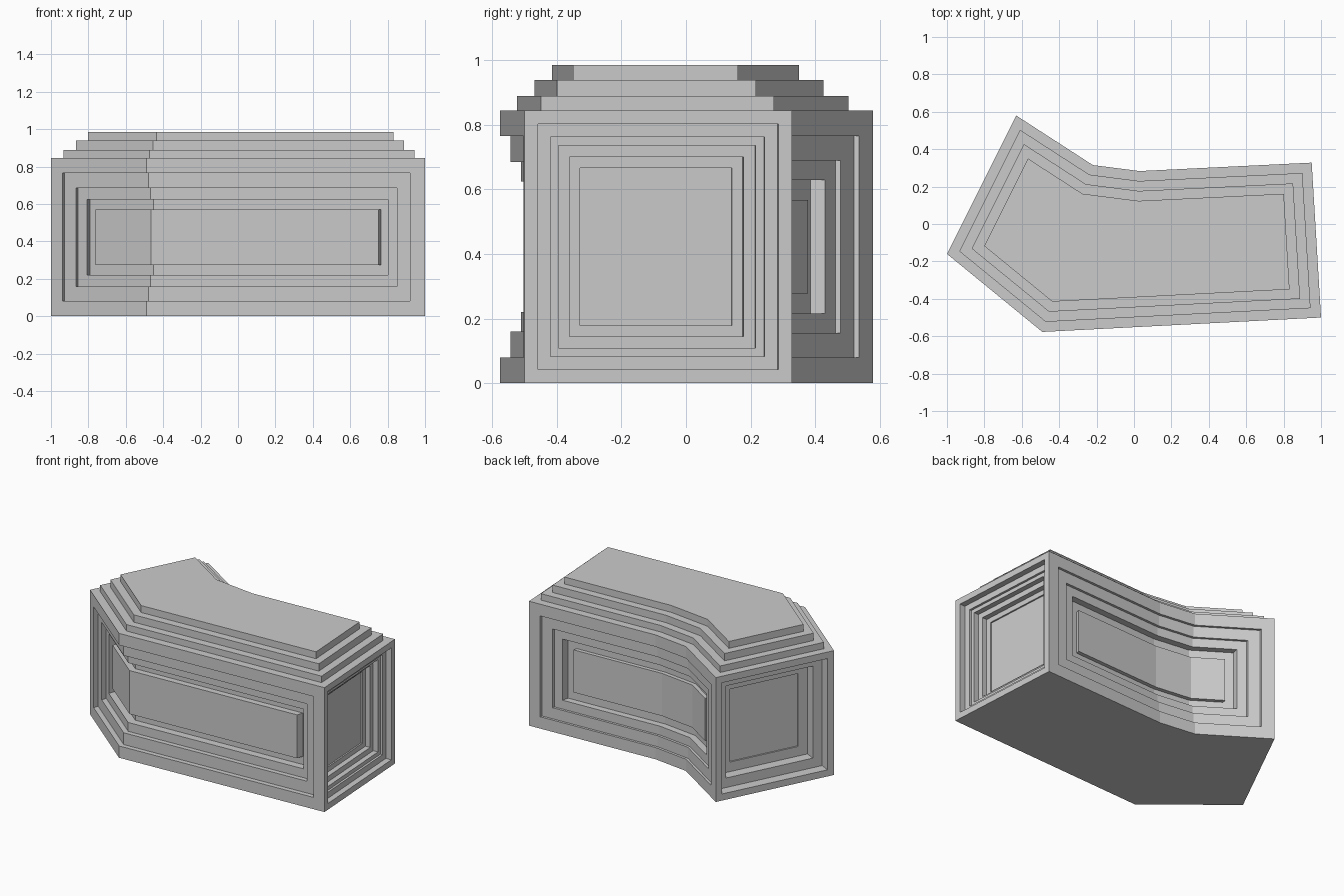
import bpy, bmesh
from mathutils import Vector

if "Cube" in bpy.data.objects:
    bpy.data.objects.remove(bpy.data.objects["Cube"])

H = 0.845
# Plan outline, one polyline per wall, anticlockwise from above
FRONT = [(-1, -.16), (-.49, -.577), (1, -.5)]
RIGHT = [(1, -.5), (.95, .328)]
BACK = [(.95, .328), (.03, .283), (-.22, .315), (-.63, .58)]
LEFT = [(-.63, .58), (-1, -.16)]

bm = bmesh.new()


def ring(path, z0, z1):
    return ([Vector((p.x, p.y, z0)) for p in path]
            + [Vector((p.x, p.y, z1)) for p in reversed(path)])


def bridge(a, b):
    va, vb = [bm.verts.new(v) for v in a], [bm.verts.new(v) for v in b]
    n = len(a)
    for i in range(n):
        j = (i + 1) % n
        bm.faces.new((va[i], va[j], vb[j], vb[i]))


def stepped_wall(plan, steps):
    """Nested panels: each step is (inset, depth), negative depth is raised."""
    path = [Vector(p) for p in plan]
    z0, z1 = 0, H
    normal = Vector((0, 0))
    for a, b in zip(path, path[1:]):
        d = (b - a).normalized()
        normal += Vector((d.y, -d.x))
    normal.normalize()
    for inset, depth in steps:
        old = ring(path, z0, z1)
        start = (path[1] - path[0]).normalized() * inset
        end = (path[-2] - path[-1]).normalized() * inset
        path[0], path[-1] = path[0] + start, path[-1] + end
        z0, z1 = z0 + inset, z1 - inset
        rim = ring(path, z0, z1)
        bridge(old, rim)
        path = [p - normal * depth for p in path]
        bridge(rim, ring(path, z0, z1))
    for a, b in zip(path, path[1:]):
        bm.faces.new([bm.verts.new(v) for v in ring([a, b], z0, z1)])


# Long walls and end walls
stepped_wall(FRONT, [(.08, .035), (.08, .035), (.06, .055), (.055, -.045)])
stepped_wall(BACK, [(.08, .017), (.075, .017), (.06, .046), (.063, -.027)])
stepped_wall(RIGHT, [(.042, .04), (.041, .015), (.026, .035), (.036, .035), (.034, .01)])
stepped_wall(LEFT, [(.045, .07), (.065, .07), (.065, .01)])

# Flat base and stepped top
outline = FRONT[:-1] + RIGHT[:-1] + BACK[:-1] + LEFT[:-1]
bm.faces.new([bm.verts.new((x, y, 0)) for x, y in reversed(outline)])
top = bm.faces.new([bm.verts.new((x, y, H)) for x, y in outline])
top.normal_update()
for rise in (.044, .050, .047):
    bmesh.ops.inset_region(bm, faces=[top], thickness=.053, use_even_offset=True, use_boundary=True)
    top = bmesh.ops.extrude_discrete_faces(bm, faces=[top])["faces"][0]
    bmesh.ops.translate(bm, verts=top.verts, vec=(0, 0, rise))
    top.normal_update()

bmesh.ops.remove_doubles(bm, verts=bm.verts, dist=.0005)
bmesh.ops.recalc_face_normals(bm, faces=bm.faces)
mesh = bpy.data.meshes.new("bent_panelled_block")
bm.to_mesh(mesh)
bm.free()
bpy.context.collection.objects.link(bpy.data.objects.new("bent_panelled_block", mesh))
